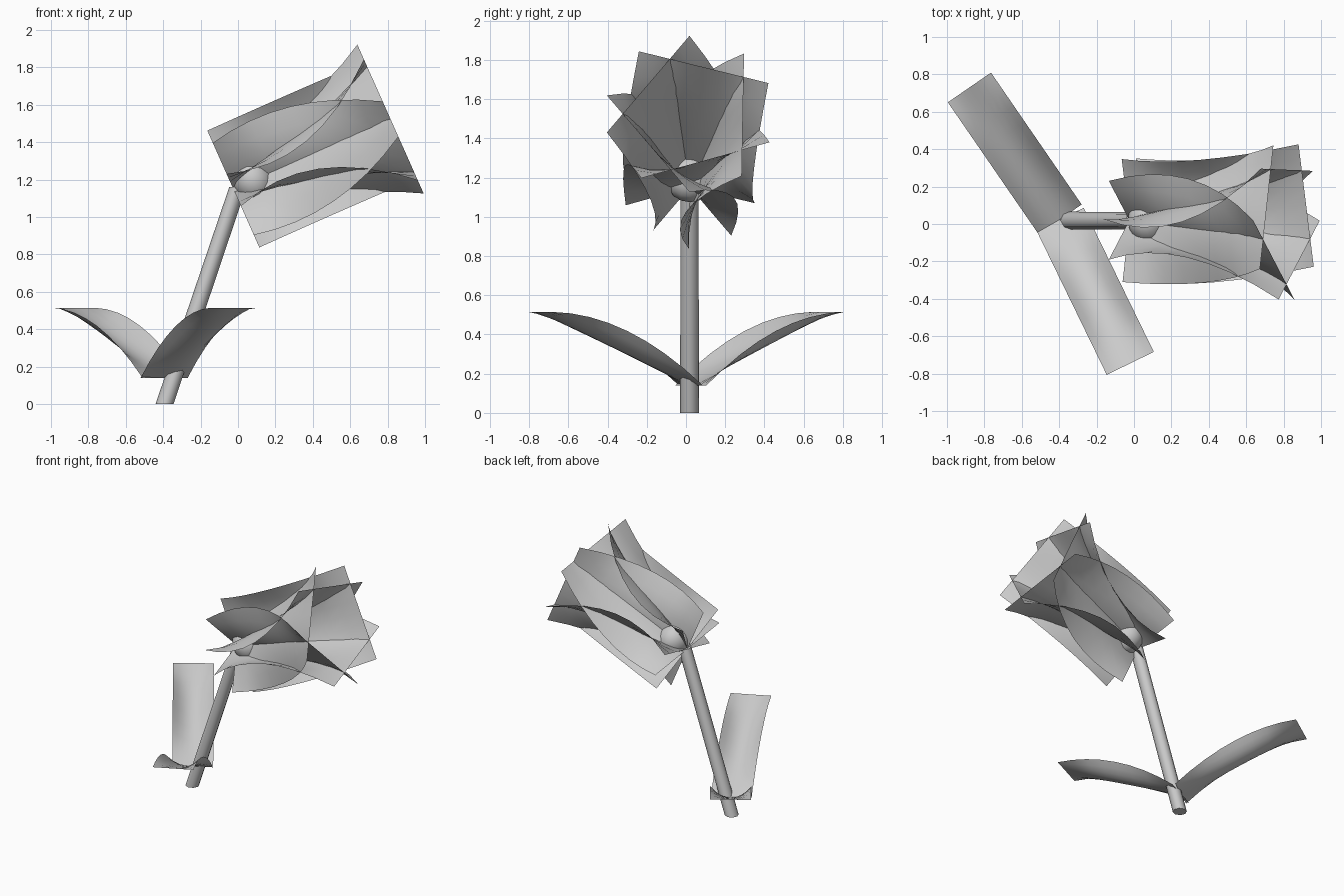
import bpy
import bmesh
from math import radians, sin, cos
from mathutils import Vector, Matrix

if "Cube" in bpy.data.objects:
    bpy.data.objects.remove(bpy.data.objects["Cube"])

grey = bpy.data.materials.new("light_grey")
grey.use_nodes = True
grey.diffuse_color = (0.6, 0.6, 0.6, 1)
grey.node_tree.nodes["Principled BSDF"].inputs["Base Color"].default_value = (0.6, 0.6, 0.6, 1)

UP = Vector((0, 0, 1))
SIDE = Vector((0, 1, 0))
TILT = radians(24)
AXIS = Vector((cos(TILT), 0, sin(TILT)))      # direction the bloom faces
RISE = Vector((-sin(TILT), 0, cos(TILT)))     # bloom's own upward direction
BLOOM = Vector((-0.025, 0.02, 1.15))


def add_object(name, bm):
    mesh = bpy.data.meshes.new(name)
    bm.to_mesh(mesh)
    bm.free()
    mesh.materials.append(grey)
    mesh.shade_smooth()
    obj = bpy.data.objects.new(name, mesh)
    bpy.context.collection.objects.link(obj)
    return obj


def cupped_strip(name, start, along, out, width, length, rise, bow):
    """Rectangle whose long edges bow away from a straight middle line."""
    bm = bmesh.new()
    side = along.cross(out).normalized() * width / 2
    steps, across = 8, 8
    rows = []
    for i in range(steps + 1):
        t = i / steps
        row = []
        for j in range(across + 1):
            u = 2 * j / across - 1
            height = rise * t + bow * 4 * t * (1 - t) * u * u
            row.append(bm.verts.new(start + along * length * t + side * u + out * height))
        rows.append(row)
    for a, b in zip(rows, rows[1:]):
        for k in range(across):
            bm.faces.new((a[k], a[k + 1], b[k + 1], b[k]))
    return add_object(name, bm)


# Leaning stem with level ends
bm = bmesh.new()
bmesh.ops.create_cone(bm, cap_ends=True, segments=8, radius1=0.048, radius2=0.046, depth=1.16)
for v in bm.verts:
    v.co.z += 0.58
    v.co += Vector((-0.393 + 0.338 * v.co.z, 0.018, 0))
stem = add_object("stem", bm)
bpy.context.view_layer.objects.active = stem
stem.select_set(True)
bpy.ops.object.shade_smooth_by_angle(angle=radians(50))

# Two arching leaves
leaves = {"back_leaf": Vector((-0.485, 0.705, 0)), "front_leaf": Vector((0.375, -0.77, 0))}
for name, run in leaves.items():
    cupped_strip(name, Vector((-0.395, 0.025, 0.14)), run.normalized(), UP,
                 0.28, run.length, 0.375, 0.09)

# Five petals crossing at the base and flaring at the rim
for i, angle in enumerate((75, 142, 218, 287, 359)):
    a = radians(angle)
    cupped_strip(f"petal_{i + 1}", BLOOM, AXIS, SIDE * cos(a) + RISE * sin(a),
                 0.684, 0.92, 0.27, -0.15)

# Slightly flattened flower centre
bm = bmesh.new()
bmesh.ops.create_uvsphere(bm, u_segments=16, v_segments=10, radius=0.125)
turn = UP.rotation_difference(AXIS).to_matrix().to_4x4()
place = Matrix.Translation(BLOOM + AXIS * 0.115)
bm.transform(place @ turn @ Matrix.Diagonal((1, 1, 0.88, 1)))
add_object("flower_centre", bm)
